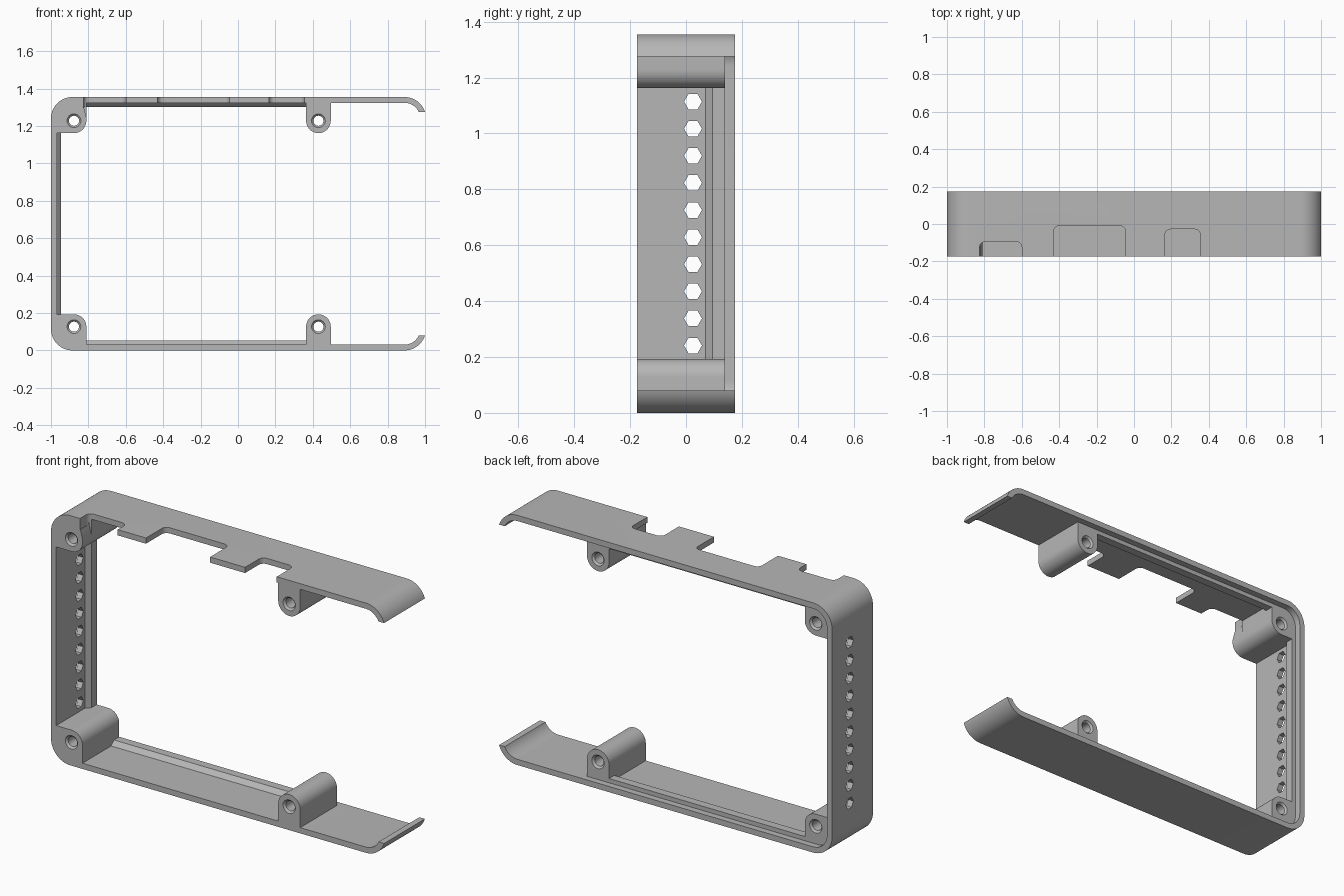
import bpy, bmesh
from math import sin, cos, radians

H, Y0, Y1, BACK = 1.355, -0.175, 0.175, 0.14
R, WALL = 0.115, 0.031
BOSS_X, BOSS_Z, BOSS_R = (-0.877, 0.43), 0.127, 0.066

cube = bpy.data.objects.get("Cube")
if cube:
    bpy.data.objects.remove(cube)

mat = bpy.data.materials.new("plain grey")
mat.use_nodes = True
grey = (0.47, 0.47, 0.47, 1)
mat.diffuse_color = grey
mat.node_tree.nodes["Principled BSDF"].inputs["Base Color"].default_value = grey


def arc(cx, cy, r, a, b, n=14):
    return [(cx + r * cos(radians(a + (b - a) * i / n)),
             cy + r * sin(radians(a + (b - a) * i / n))) for i in range(n + 1)]


def flip(pts):
    return [(x, H - z) for x, z in pts]


def loft(name, rings):
    """Closed solid through a list of equal-length point rings."""
    bm = bmesh.new()
    loops = [[bm.verts.new(p) for p in ring] for ring in rings]
    n = len(loops[0])
    for a, b in zip(loops, loops[1:]):
        for i in range(n):
            j = (i + 1) % n
            bm.faces.new((a[i], a[j], b[j], b[i]))
    bm.faces.new(loops[0])
    bm.faces.new(loops[-1])
    bmesh.ops.recalc_face_normals(bm, faces=bm.faces)
    me = bpy.data.meshes.new(name)
    bm.to_mesh(me)
    bm.free()
    me.materials.append(mat)
    ob = bpy.data.objects.new(name, me)
    bpy.context.collection.objects.link(ob)
    return ob


PLACE = {"x": lambda u, v, t: (t, u, v),
         "y": lambda u, v, t: (u, t, v),
         "z": lambda u, v, t: (u, v, t)}


def prism(name, pts, lo, hi, axis="y"):
    return loft(name, [[PLACE[axis](u, v, t) for u, v in pts] for t in (lo, hi)])


def combine(other, op):
    other.hide_render = True
    mod = frame.modifiers.new(op, "BOOLEAN")
    mod.operation, mod.solver, mod.object = op, "EXACT", other
    bpy.context.view_layer.objects.active = frame
    bpy.ops.object.modifier_apply(modifier=mod.name)
    bpy.data.objects.remove(other)


# Open C-shaped shell, its right corners ending in curled lips
cl, cr, r_in = -1 + R, 0.89, R - WALL
lower_out = arc(cl, R, R, 180, 270) + arc(cr, R, R, 270, 342)
lower_in = arc(cr, R, r_in, 335, 270) + arc(cl, R, r_in, 270, 180)
path = lower_out + lower_in
upper = flip(path)
n = len(lower_out)
outline = path + upper[:n - 1:-1] + upper[n - 1::-1]
frame = prism("frame_shell", outline, Y0, Y1)

# Four screw bosses
e = 0.015
corner_boss = (arc(cl, R, R - e, 180, 270) + [(BOSS_X[0] + BOSS_R, e)]
               + arc(BOSS_X[0], BOSS_Z, BOSS_R, 0, 90)
               + [(-1 + e, BOSS_Z + BOSS_R)])
inner_boss = ([(BOSS_X[1] - BOSS_R, e), (BOSS_X[1] + BOSS_R, e)]
              + arc(BOSS_X[1], BOSS_Z, BOSS_R, 0, 180, 24))
for shape in (corner_boss, inner_boss):
    for pts in (shape, flip(shape)):
        combine(prism("screw_boss", pts, Y0, BACK), "UNION")

# Chamfered ledge running between the bosses
ledge = [(0.07, e), (0.07, WALL), (0.095, 0.054), (BACK, 0.054), (BACK, e)]
for sec in (ledge, flip(ledge)):
    combine(prism("ledge", sec, -0.87, BOSS_X[1], "x"), "UNION")
side = [(d - 1, y) for y, d in ledge]
combine(prism("side_ledge", side, BOSS_Z, H - BOSS_Z, "z"), "UNION")

# Countersunk screw holes
steps = [(-0.185, 0.047), (-0.165, 0.027), (0.13, 0.027), (0.15, 0.047)]
for x in BOSS_X:
    for z in (BOSS_Z, H - BOSS_Z):
        rings = [[(u, y, v) for u, v in arc(x, z, r, 0, 345, 23)] for y, r in steps]
        combine(loft("hole_cutter", rings), "DIFFERENCE")

# Row of hexagonal vents in the left-hand wall
for i in range(10):
    pts = arc(0.025, 0.241 + i * 0.097, 0.032, 0, 300, 5)
    combine(prism("vent_cutter", pts, -1.1, -0.9, "x"), "DIFFERENCE")

# Rounded notches in the front edge of the top
for x0, x1, depth in ((-0.826, -0.6, -0.095), (-0.43, -0.045, -0.01), (0.165, 0.355, -0.028)):
    c = 0.03
    pts = ([(x0, Y0 - 0.1), (x1, Y0 - 0.1)]
           + arc(x1 - c, depth - c, c, 0, 90, 8) + arc(x0 + c, depth - c, c, 90, 180, 8))
    combine(prism("notch_cutter", pts, H - 0.06, H + 0.1, "z"), "DIFFERENCE")
# Sloped relief where the first notch meets the corner boss
relief = [(-0.826, H - 0.05), (-0.808, H - 0.12), (-0.75, H - 0.12), (-0.75, H - 0.05)]
combine(prism("relief_cutter", relief, Y0 - 0.1, -0.1), "DIFFERENCE")

# Crisp edges with smooth curves
bpy.ops.object.select_all(action="DESELECT")
frame.select_set(True)
bpy.context.view_layer.objects.active = frame
bpy.ops.object.shade_smooth_by_angle(angle=radians(30))
